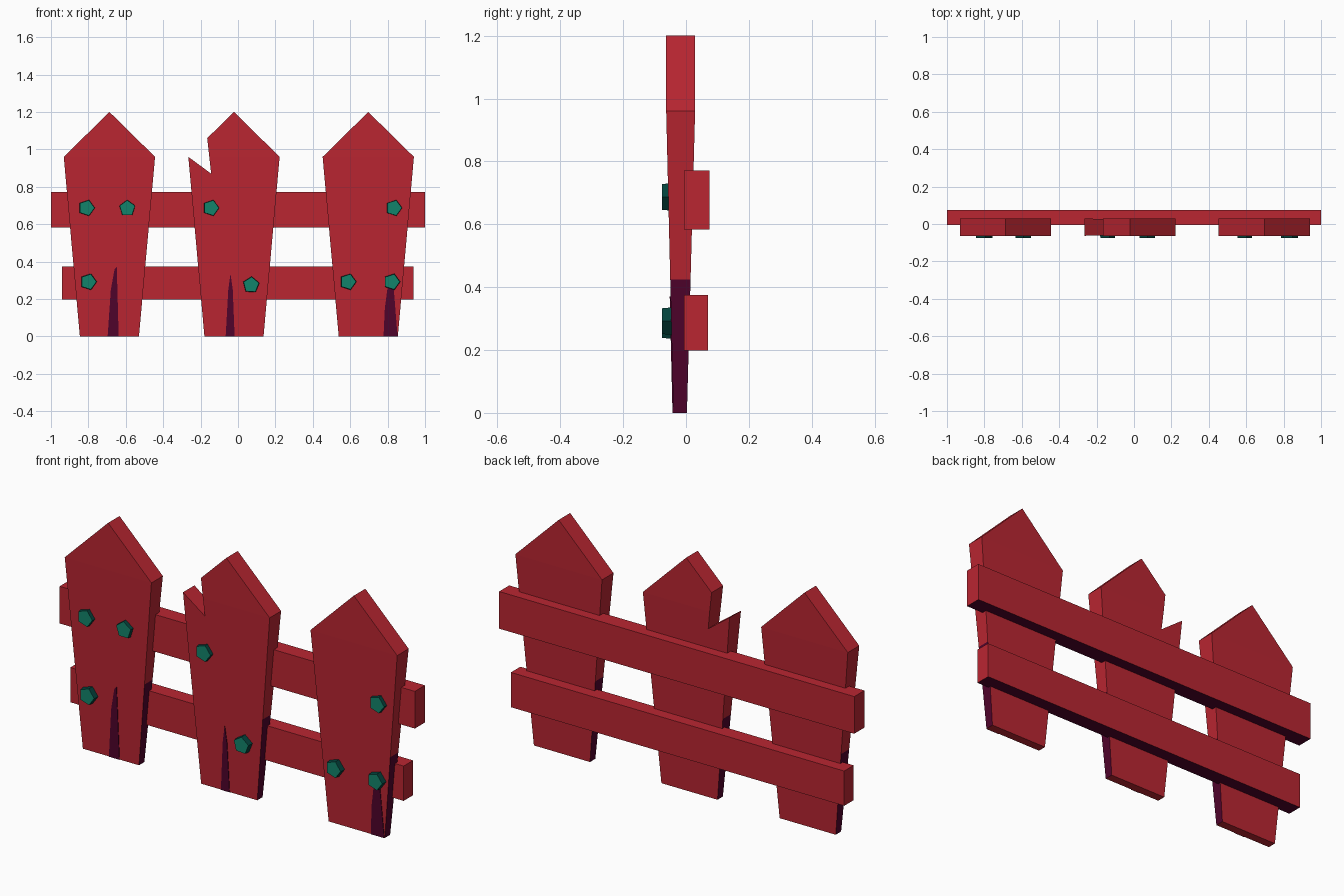
import bpy, bmesh, math

if "Cube" in bpy.data.objects:
    bpy.data.objects.remove(bpy.data.objects["Cube"])


def material(name, rgb):
    m = bpy.data.materials.new(name)
    m.diffuse_color = (*rgb, 1)
    m.use_nodes = True
    m.node_tree.nodes["Principled BSDF"].inputs["Base Color"].default_value = m.diffuse_color
    return m


RED = material("red_paint", (0.491, 0.019, 0.031))
PURPLE = material("dark_purple", (0.080, 0.001, 0.025))
TEAL = material("teal_metal", (0.006, 0.23, 0.145))
DARK_TEAL = material("dark_teal_metal", (0.001, 0.055, 0.045))

SHOULDER, STAIN_TOP = 0.96, 0.425


def front_y(z):
    return -0.04 - 0.023 * min(z / SHOULDER, 1)


def back_y(z):
    return 0.003 + 0.026 * min(z / SHOULDER, 1)


def finish(name, bm, mats):
    bmesh.ops.recalc_face_normals(bm, faces=bm.faces)
    me = bpy.data.meshes.new(name)
    bm.to_mesh(me)
    bm.free()
    for m in mats:
        me.materials.append(m)
    ob = bpy.data.objects.new(name, me)
    bpy.context.collection.objects.link(ob)
    return ob


def prism(points, y0, y1):
    """Extrude an (x, z) outline from y0 to y1."""
    bm = bmesh.new()
    face = bm.faces.new([bm.verts.new((x, y0, z)) for x, z in points])
    ext = bmesh.ops.extrude_face_region(bm, geom=[face], use_keep_orig=True)
    for v in ext["geom"]:
        if isinstance(v, bmesh.types.BMVert):
            v.co.y = y1
    bmesh.ops.recalc_face_normals(bm, faces=bm.faces)
    bm.normal_update()
    return bm


def picket(name, cx, notch=()):
    outline = [(-0.158, 0), (0.158, 0), (0.244, SHOULDER), (0, 1.2),
               *notch, (-0.244, SHOULDER)]
    bm = prism([(cx + x, z) for x, z in outline], -1, 1)
    bmesh.ops.triangulate(bm, faces=bm.faces)
    for z in (STAIN_TOP, SHOULDER):
        bmesh.ops.bisect_plane(bm, geom=bm.verts[:] + bm.edges[:] + bm.faces[:],
                               plane_co=(0, 0, z), plane_no=(0, 0, 1), dist=1e-5)
    # damp lower part of the side edges
    bm.normal_update()
    for f in bm.faces:
        low = f.calc_center_median().z < STAIN_TOP
        f.material_index = int(low and abs(f.normal.x) > 0.9)
    # thickness grows towards the shoulder
    for v in bm.verts:
        v.co.y = front_y(v.co.z) if v.co.y < 0 else back_y(v.co.z)
    finish(name, bm, [RED, PURPLE])


# Pickets, the middle one with a split shoulder
picket("picket_left", -0.6875)
picket("picket_middle", -0.0215, [(-0.143, 1.06), (-0.122, 0.87)])
picket("picket_right", 0.6965)

# Rails behind the pickets, with dark undersides
for name, x0, x1, z0, z1, y1 in (("rail_upper", -1, 1, 0.583, 0.772, 0.075),
                                 ("rail_lower", -0.94, 0.937, 0.198, 0.375, 0.07)):
    bm = prism([(x0, z0), (x1, z0), (x1, z1), (x0, z1)], -0.006, y1)
    for f in bm.faces:
        f.material_index = int(f.normal.z < -0.9)
    finish(name, bm, [RED, PURPLE])

# Thin painted cracks on the picket fronts
cracks = {
    "crack_left": [(-0.697, 0), (-0.638, 0), (-0.648, 0.37), (-0.66, 0.36), (-0.68, 0.25)],
    "crack_middle": [(-0.066, 0), (-0.018, 0), (-0.028, 0.25), (-0.04, 0.335), (-0.052, 0.25)],
    "crack_right": [(0.778, 0), (0.853, 0), (0.832, 0.265), (0.80, 0.265), (0.785, 0.15)],
}
for name, pts in cracks.items():
    bm = prism(pts, -1, 1)
    for v in bm.verts:
        v.co.y = front_y(v.co.z) + (-0.003 if v.co.y < 0 else 0.003)
    finish(name, bm, [PURPLE])

# Five-sided nail heads with dark rims: x, z, turn in degrees
nails = [(-0.81, 0.687, 0), (-0.592, 0.685, 18), (-0.145, 0.687, 0), (0.833, 0.687, 0),
         (-0.80, 0.292, 0), (0.07, 0.275, 14), (0.588, 0.292, 0), (0.822, 0.292, 0)]
for i, (x, z, turn) in enumerate(nails, 1):
    pts = []
    for k in range(5):
        a = math.radians(turn + 72 * k)
        pts.append((x + 0.043 * math.cos(a), z + 0.043 * math.sin(a)))
    bm = prism(pts, -0.076, -0.04)
    for f in bm.faces:
        f.material_index = int(abs(f.normal.y) < 0.5)
    # rim flares slightly towards the wood
    for v in bm.verts:
        if v.co.y > -0.05:
            v.co.x = x + (v.co.x - x) * 1.08
            v.co.z = z + (v.co.z - z) * 1.08
    finish(f"nail_{i}", bm, [TEAL, DARK_TEAL])
